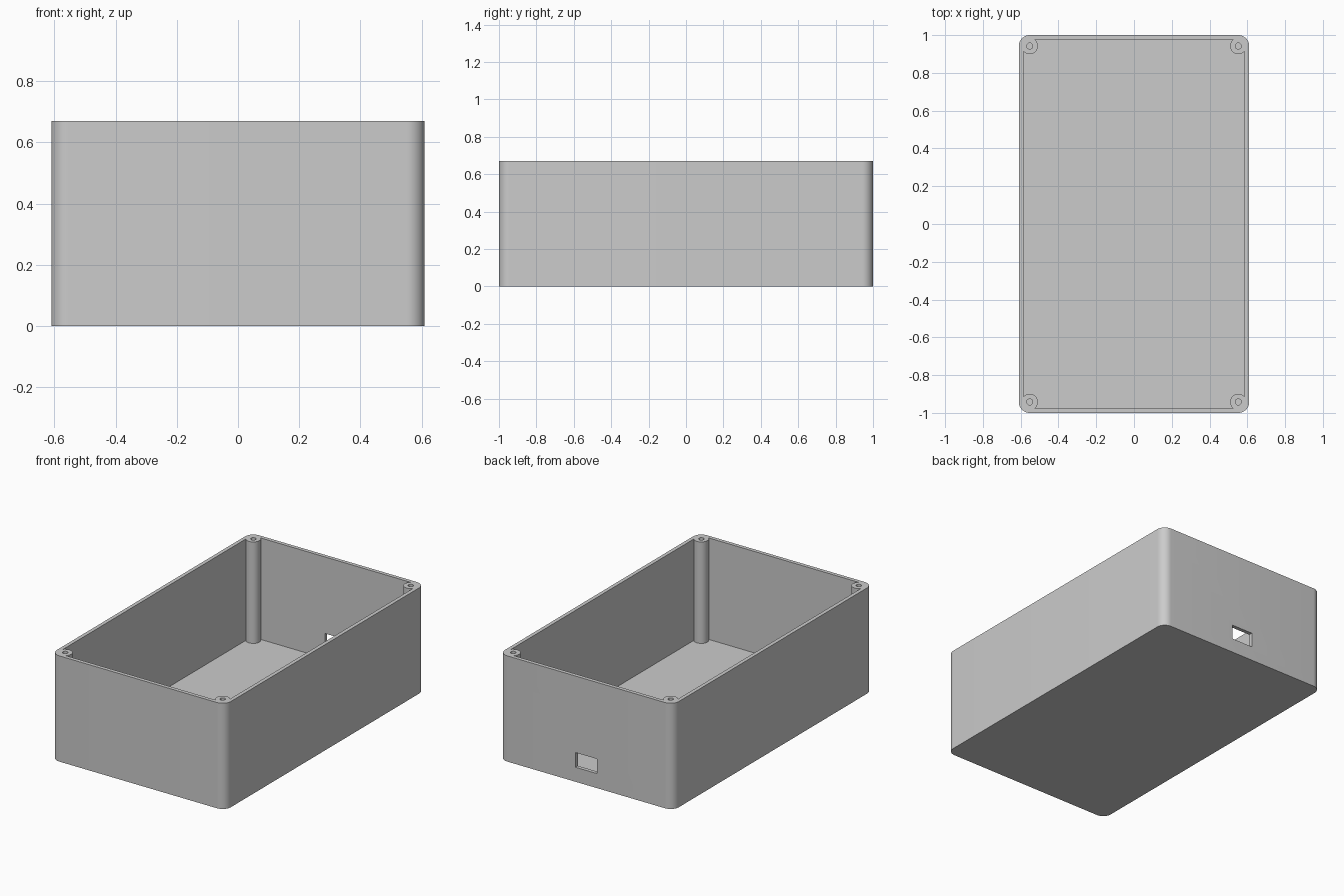
import bpy
import bmesh
from math import asin, acos, cos, sin, pi, radians

if "Cube" in bpy.data.objects:
    bpy.data.objects.remove(bpy.data.objects["Cube"])

# Main sizes
HX, HY, HEIGHT = 0.61, 1.0, 0.67
WALL, FLOOR = 0.024, 0.027
CORNER = 0.058                      # outer corner radius
POST_X, POST_Y = HX - CORNER, HY - CORNER
POST_R, SCREW_R = 0.043, 0.016

grey = bpy.data.materials.new("plastic_grey")
grey.use_nodes = True
colour = (0.6, 0.6, 0.6, 1)
grey.diffuse_color = colour
grey.node_tree.nodes["Principled BSDF"].inputs["Base Color"].default_value = colour


def arc(cx, cy, r, a0, a1, steps):
    return [(cx + r * cos(a0 + (a1 - a0) * i / steps),
             cy + r * sin(a0 + (a1 - a0) * i / steps)) for i in range(steps + 1)]


def four_corners(pts):
    """Mirror one corner's points into a closed outline."""
    outline = []
    for sx, sy in ((1, 1), (-1, 1), (-1, -1), (1, -1)):
        corner = [(sx * x, sy * y) for x, y in pts]
        outline += corner if sx * sy > 0 else corner[::-1]
    return outline


def prism(name, outline, z0, z1):
    bm = bmesh.new()
    face = bm.faces.new([bm.verts.new((x, y, z0)) for x, y in outline])
    top = bmesh.ops.extrude_face_region(bm, geom=[face])["geom"]
    bmesh.ops.translate(bm, vec=(0, 0, z1 - z0),
                        verts=[v for v in top if isinstance(v, bmesh.types.BMVert)])
    bmesh.ops.recalc_face_normals(bm, faces=bm.faces)
    mesh = bpy.data.meshes.new(name)
    bm.to_mesh(mesh)
    bm.free()
    mesh.materials.append(grey)
    obj = bpy.data.objects.new(name, mesh)
    bpy.context.collection.objects.link(obj)
    return obj


# Outer body with rounded upright corners
box = prism("enclosure_box",
            four_corners(arc(POST_X, POST_Y, CORNER, 0, pi / 2, 12)), 0, HEIGHT)

# Cavity whose corners curve around the four screw posts
reach = (CORNER - WALL) / POST_R
post_arc = arc(POST_X, POST_Y, POST_R, -acos(reach), asin(reach) - pi - pi / 2 - 2 * asin(reach) + pi / 2 - 0, 24)
cutters = [prism("cavity_cutter", four_corners(post_arc), FLOOR, HEIGHT + 0.1)]

# Screw holes down the posts
for sx in (-1, 1):
    for sy in (-1, 1):
        hole = arc(sx * POST_X, sy * POST_Y, SCREW_R, 0, 2 * pi, 24)[:-1]
        cutters.append(prism("screw_hole_cutter", hole, FLOOR, HEIGHT + 0.1))

# Cable port through the back wall
port = [(-0.075, HY - 0.1), (0.075, HY - 0.1), (0.075, HY + 0.1), (-0.075, HY + 0.1)]
cutters.append(prism("cable_port_cutter", port, 0.092, 0.185))

# Cut the body, then drop the cutters
for cutter in cutters:
    cutter.hide_render = True
    mod = box.modifiers.new("cut", "BOOLEAN")
    mod.operation = "DIFFERENCE"
    mod.solver = "EXACT"
    mod.object = cutter
bpy.context.view_layer.update()
result = bpy.data.meshes.new_from_object(
    box.evaluated_get(bpy.context.evaluated_depsgraph_get()))
box.modifiers.clear()
box.data = result
for cutter in cutters:
    bpy.data.objects.remove(cutter)

# Smooth the rounded walls, keep the edges crisp
bpy.ops.object.select_all(action="DESELECT")
box.select_set(True)
bpy.context.view_layer.objects.active = box
bpy.ops.object.shade_smooth_by_angle(angle=radians(30))
